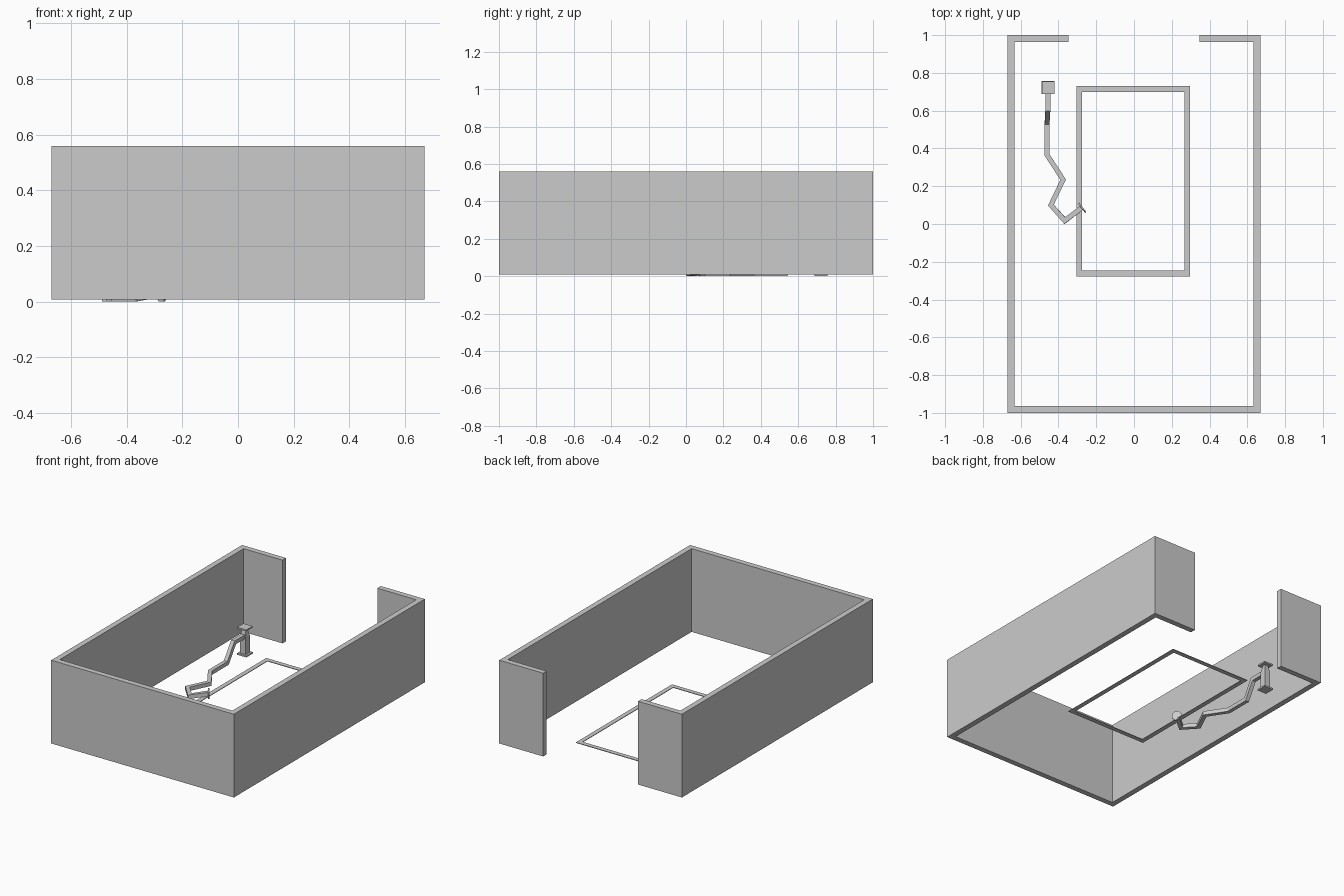
import bpy, bmesh, math
from mathutils import Vector

if "Cube" in bpy.data.objects:
    bpy.data.objects.remove(bpy.data.objects["Cube"])


def make(name, bm):
    bmesh.ops.recalc_face_normals(bm, faces=bm.faces)
    me = bpy.data.meshes.new(name)
    bm.to_mesh(me)
    bm.free()
    ob = bpy.data.objects.new(name, me)
    bpy.context.collection.objects.link(ob)
    return ob


def loft(name, rings):
    """Closed solid through a list of equal-length rings."""
    bm = bmesh.new()
    vs = [[bm.verts.new(p) for p in r] for r in rings]
    n = len(vs[0])
    for a, b in zip(vs, vs[1:]):
        for i in range(n):
            bm.faces.new((a[i], a[(i + 1) % n], b[(i + 1) % n], b[i]))
    bm.faces.new(vs[0])
    bm.faces.new(vs[-1])
    return make(name, bm)


def box(name, x0, x1, y0, y1, z0, z1):
    return loft(name, [[(x0, y0, z), (x1, y0, z), (x1, y1, z), (x0, y1, z)]
                       for z in (z0, z1)])


# Garage walls, open doorway at the back
Z0, Z1, T = 0.008, 0.56, 0.037
box("front_wall", -0.67, 0.67, -1, -1 + T, Z0, Z1)
for s, side in ((-1, "left"), (1, "right")):
    xa, xb = sorted((s * 0.67, s * (0.67 - T)))
    box(side + "_wall", xa, xb, -1 + T, 0.963, Z0, Z1)
    xa, xb = sorted((s * 0.67, s * 0.348))
    box(side + "_door_wall", xa, xb, 0.963, 1.0, Z0, Z1)

# Parking bay outline on the floor
BX0, BX1, BY0, BY1, W = -0.304, 0.297, -0.277, 0.73, 0.03
M0, M1 = 0.008, 0.012
box("bay_line_left", BX0, BX0 + W, BY0 + W, BY1 - W, M0, M1)
box("bay_line_right", BX1 - W, BX1, BY0 + W, BY1 - W, M0, M1)
box("bay_line_front", BX0, BX1, BY0, BY0 + W, M0, M1)
box("bay_line_back", BX0, BX1, BY1 - W, BY1, M0, M1)

# Charging post: stepped square profile of (half width, height)
px, py = -0.455, 0.722
profile = [(0.034, 0), (0.034, 0.01), (0.021, 0.01), (0.021, 0.125),
           (0.011, 0.172), (0.033, 0.172), (0.033, 0.182)]
loft("charging_post", [[(px + a * h, py + b * h, z) for a, b in
                        ((-1, -1), (1, -1), (1, 1), (-1, 1))] for h, z in profile])

# Cable: square section swept along a bent path with mitred corners
path = [Vector(p) for p in (
    (-0.455, 0.71, 0.125), (-0.456, 0.605, 0.125), (-0.46, 0.535, 0.014),
    (-0.46, 0.365, 0.014), (-0.375, 0.235, 0.014), (-0.44, 0.1, 0.014),
    (-0.366, 0.018, 0.014), (-0.278, 0.085, 0.03))]
h = 0.013
rings = []
for i, p in enumerate(path):
    d0 = (p - path[max(i - 1, 0)]).normalized()
    d1 = (path[min(i + 1, len(path) - 1)] - p).normalized()
    t = (d0 + d1).normalized()
    k = 1 / max(0.5, t.dot(d1 if d1.length else d0))
    side = Vector((t.y, -t.x, 0)).normalized()
    up = side.cross(t).normalized()
    bend_flat = abs(d0.z - d1.z) < 0.3
    ks, ku = (k, 1) if bend_flat else (1, k)
    rings.append([p + side * a * h * ks + up * b * h * ku
                  for a, b in ((-1, -1), (1, -1), (1, 1), (-1, 1))])
loft("charging_cable", rings)

# Plug: small octagonal disc facing along the cable end
d = (path[-1] - path[-2])
d.z = 0
d.normalize()
side = Vector((d.y, -d.x, 0))
c = Vector((-0.274, 0.085, 0.03))
r = 0.03 / math.cos(math.pi / 8)
loft("charging_plug", [[c + d * o + side * r * math.cos(a) + Vector((0, 0, r * math.sin(a)))
                        for a in [math.pi / 8 + j * math.pi / 4 for j in range(8)]]
                       for o in (-0.004, 0.004)])
